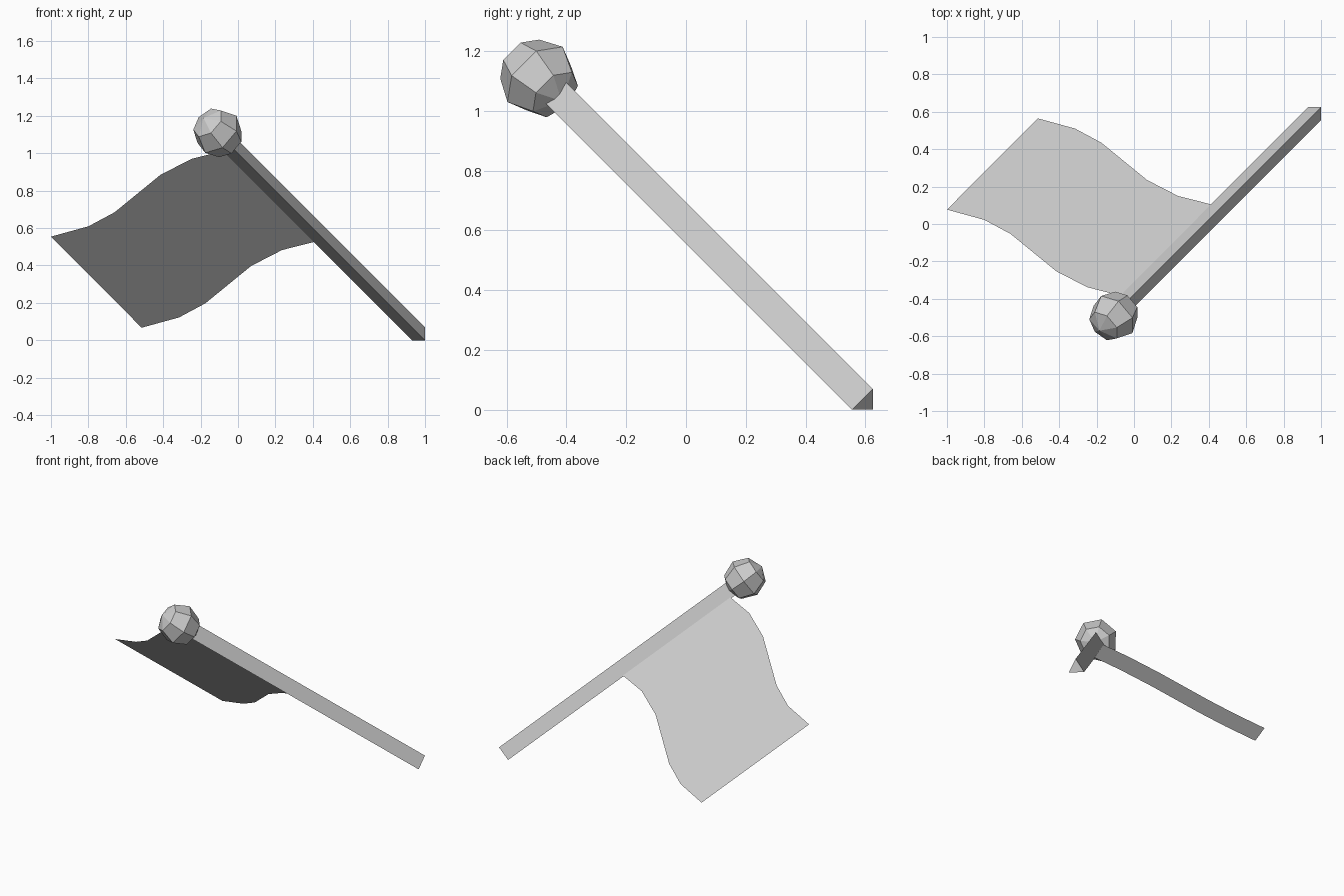
import bpy
from math import sin, cos, pi
from mathutils import Vector

cube = bpy.data.objects.get("Cube")
if cube:
    bpy.data.objects.remove(cube, do_unlink=True)

grey = bpy.data.materials.new("light_grey")
grey.use_nodes = True
colour = (0.6, 0.6, 0.6, 1)
grey.diffuse_color = colour
for node in grey.node_tree.nodes:
    if node.type == 'BSDF_PRINCIPLED':
        node.inputs["Base Color"].default_value = colour

# Frame of the leaning pole: its axis, the edge carrying the flag, the third side
axis = Vector((-1, -1, 1)).normalized()
flag_side = Vector((-2, 1, -1)).normalized()
across = axis.cross(flag_side)
foot = Vector((0.977, 0.602, 0.023))


def make_object(name, verts, faces):
    mesh = bpy.data.meshes.new(name)
    mesh.from_pydata(verts, [], faces)
    mesh.materials.append(grey)
    mesh.update()
    obj = bpy.data.objects.new(name, mesh)
    bpy.context.collection.objects.link(obj)
    return obj


def lathe(name, origin, rings, sides, bottom, top):
    """Rings of (radius, height) about the axis, closed by a tip or a flat cap."""
    verts, faces = [], []
    for radius, height in rings:
        for i in range(sides):
            a = 2 * pi * i / sides
            verts.append(origin + axis * height
                         + radius * (flag_side * cos(a) + across * sin(a)))
    for r in range(len(rings) - 1):
        for i in range(sides):
            j = (i + 1) % sides
            b = r * sides
            faces.append((b + i, b + j, b + sides + j, b + sides + i))
    last = (len(rings) - 1) * sides
    if bottom is None:
        faces.append(tuple(reversed(range(sides))))
        faces.append(tuple(range(last, last + sides)))
    else:
        low, high = len(verts), len(verts) + 1
        verts += [origin + axis * bottom, origin + axis * top]
        for i in range(sides):
            j = (i + 1) % sides
            faces.append((low, j, i))
            faces.append((high, last + i, last + j))
    return make_object(name, verts, faces)


# Three-sided pole
lathe("pole", foot, [(0.0565, 0), (0.0565, 1.84)], 3, None, None)

# Faceted ball at the tip
R = 0.134
ball_rings = [(R * cos(k * pi / 4), R * sin(k * pi / 4)) for k in (-1, 0, 1)]
lathe("ball_finial", Vector((-0.107, -0.493, 1.11)), ball_rings, 7, -R, R)

# Flat flag with wavy edges, swept along the pole direction
wave = [(0.412, 0.105), (0.235, 0.15), (0.07, 0.235),
        (-0.175, 0.435), (-0.315, 0.51), (-0.515, 0.565)]
lower = [Vector((x, y, 0.632 - y)) for x, y in wave]
upper = [p + Vector((-0.485, -0.488, 0.487)) for p in lower]
n = len(wave)
make_object("flag", lower + upper,
            [(i, i + 1, n + i + 1, n + i) for i in range(n - 1)])
